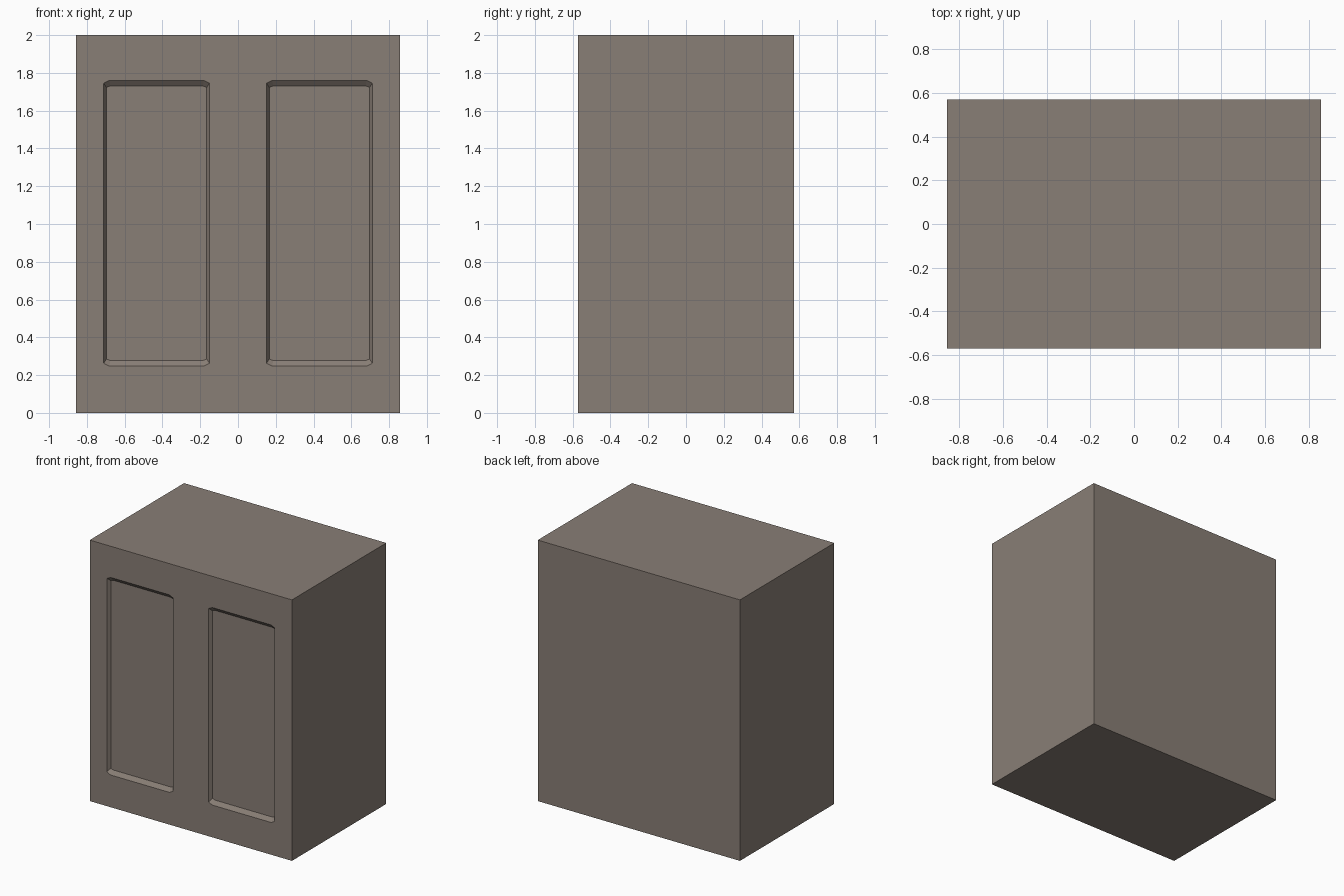
import bpy, bmesh

if "Cube" in bpy.data.objects:
    bpy.data.objects.remove(bpy.data.objects["Cube"])

W, D, H = 0.857, 0.571, 2.0      # half width, half depth, height
DEPTH = 0.025                    # panel recess


def ring(bm, cx, cz, hx, hz, cut_x, cut_z, y):
    """Rectangle with clipped corners in the XZ plane."""
    pts = [(hx, hz - cut_z), (hx - cut_x, hz), (-hx + cut_x, hz), (-hx, hz - cut_z),
           (-hx, -hz + cut_z), (-hx + cut_x, -hz), (hx - cut_x, -hz), (hx, -hz + cut_z)]
    return [bm.verts.new((cx + x, y, cz + z)) for x, z in pts]


def make_object(name, bm):
    bmesh.ops.recalc_face_normals(bm, faces=bm.faces)
    mesh = bpy.data.meshes.new(name)
    bm.to_mesh(mesh)
    bm.free()
    obj = bpy.data.objects.new(name, mesh)
    bpy.context.collection.objects.link(obj)
    return obj


# Cabinet block
bm = bmesh.new()
bmesh.ops.create_cube(bm, size=1.0)
for v in bm.verts:
    v.co.x *= 2 * W
    v.co.y *= 2 * D
    v.co.z = (v.co.z + 0.5) * H
cabinet = make_object("cabinet_body", bm)

# Sloped-edge recessed door panels, cut from the front
for side, name in ((-1, "left_panel_cutter"), (1, "right_panel_cutter")):
    bm = bmesh.new()
    cx, cz = side * 0.431, 1.004
    rings = [ring(bm, cx, cz, 0.280, 0.757, 0.03, 0.016, -D - 0.1),
             ring(bm, cx, cz, 0.280, 0.757, 0.03, 0.016, -D),
             ring(bm, cx, cz, 0.265, 0.727, 0.02, 0.008, -D + DEPTH)]
    bm.faces.new(rings[0])
    bm.faces.new(rings[-1])
    for a, b in zip(rings, rings[1:]):
        for i in range(8):
            j = (i + 1) % 8
            bm.faces.new((a[i], a[j], b[j], b[i]))
    cutter = make_object(name, bm)
    cutter.hide_render = True
    mod = cabinet.modifiers.new(name, 'BOOLEAN')
    mod.operation = 'DIFFERENCE'
    mod.solver = 'EXACT'
    mod.object = cutter
    bpy.context.view_layer.objects.active = cabinet
    bpy.ops.object.modifier_apply(modifier=mod.name)
    bpy.data.objects.remove(cutter, do_unlink=True)

# Cabinet colour
mat = bpy.data.materials.new("taupe")
mat.diffuse_color = (0.25, 0.21, 0.18, 1.0)
mat.use_nodes = True
mat.node_tree.nodes["Principled BSDF"].inputs["Base Color"].default_value = mat.diffuse_color
cabinet.data.materials.clear()
cabinet.data.materials.append(mat)
